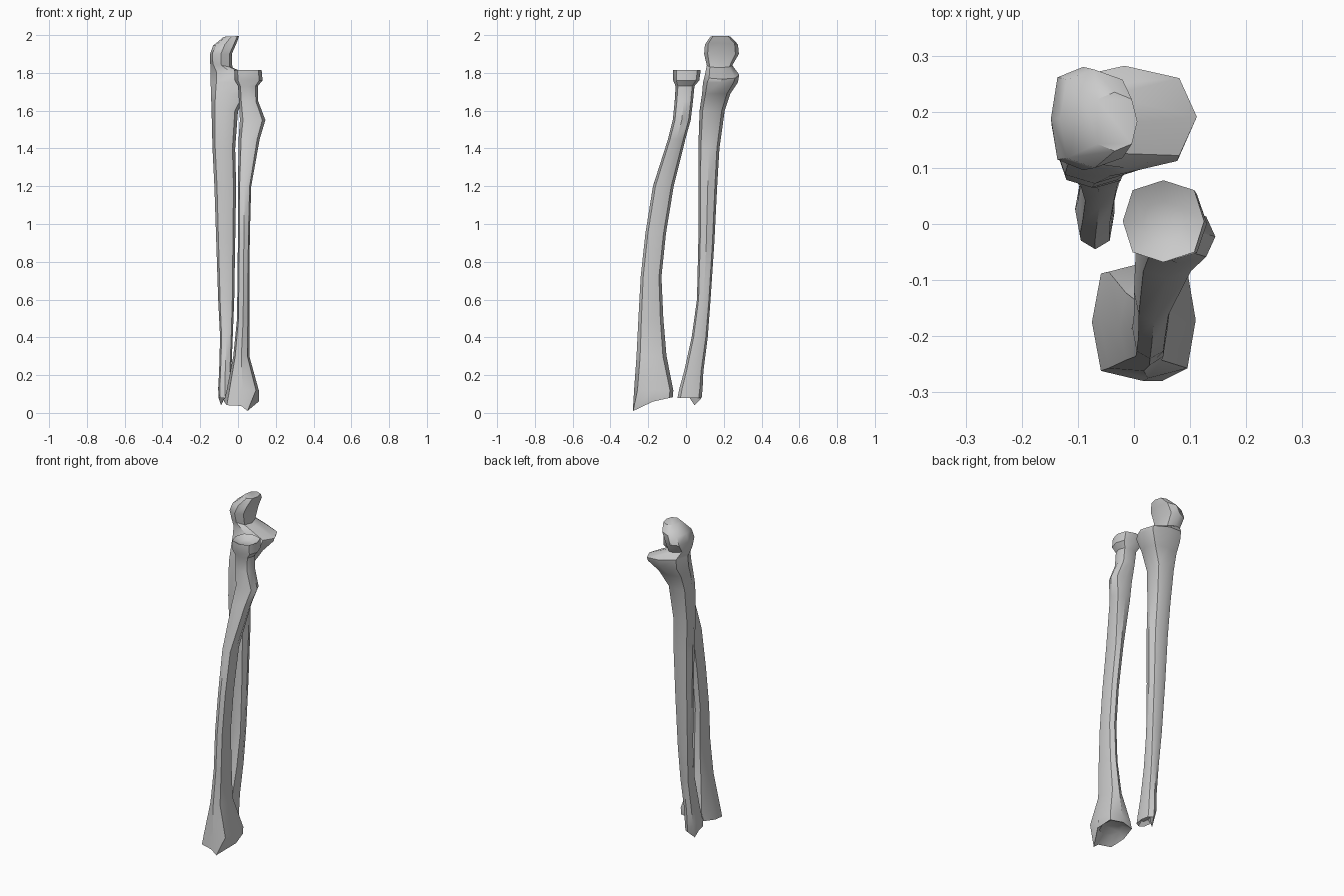
import bpy
import bmesh
from math import cos, sin, pi, radians, copysign
from mathutils import Vector

SIDES = 8

cube = bpy.data.objects.get("Cube")
if cube:
    bpy.data.objects.remove(cube, do_unlink=True)

bone_grey = bpy.data.materials.new("bone grey")
bone_grey.use_nodes = True
bone_grey.diffuse_color = (0.6, 0.6, 0.6, 1)
bone_grey.node_tree.nodes["Principled BSDF"].inputs["Base Color"].default_value = (0.6, 0.6, 0.6, 1)


def rounded(value, power):
    return copysign(abs(value) ** power, value)


def section(bm, z, left, right, front, back, slope_x=0, slope_y=0, power=0.8):
    """One ring of a bone, given by its extents and tilt."""
    cx, cy = (left + right) / 2, (front + back) / 2
    ring = []
    for i in range(SIDES):
        a = 2 * pi * i / SIDES
        dx = rounded(cos(a), power) * (right - left) / 2
        dy = rounded(sin(a), power) * (back - front) / 2
        ring.append(bm.verts.new((cx + dx, cy + dy, z + slope_x * dx + slope_y * dy)))
    return ring


def build_bone(name, sections, spurs):
    """Loft the sections upward, close the ends, then pull out the spurs."""
    bm = bmesh.new()
    rings = [section(bm, *row) for row in sections]
    for low, high in zip(rings, rings[1:]):
        for i in range(SIDES):
            j = (i + 1) % SIDES
            bm.faces.new((low[i], low[j], high[j], high[i]))
    bm.faces.new(rings[0][::-1])
    bm.faces.new(rings[-1])
    for start, end in spurs:
        target = Vector(start)
        vert = min(bm.verts, key=lambda v: (v.co - target).length)
        vert.co = end
    bmesh.ops.recalc_face_normals(bm, faces=bm.faces)
    mesh = bpy.data.meshes.new(name)
    bm.to_mesh(mesh)
    bm.free()
    mesh.materials.append(bone_grey)
    obj = bpy.data.objects.new(name, mesh)
    bpy.context.collection.objects.link(obj)
    bpy.ops.object.select_all(action="DESELECT")
    obj.select_set(True)
    bpy.context.view_layer.objects.active = obj
    bpy.ops.object.shade_smooth_by_angle(angle=radians(38))
    return obj


# Radius: hollow wrist end, bowed shaft, bump below the neck, dished head
radius_sections = [
    (0.09, -0.04, 0.08, -0.23, -0.11, 0, 0.2),
    (0.06, -0.075, 0.11, -0.28, -0.07, 0, 0.22, 0.55),
    (0.12, -0.06, 0.11, -0.275, -0.067, 0, 0, 0.55),
    (0.3, -0.025, 0.06, -0.262, -0.103),
    (0.5, -0.005, 0.06, -0.252, -0.12),
    (0.72, -0.003, 0.06, -0.24, -0.13),
    (0.95, 0, 0.063, -0.215, -0.106),
    (1.2, 0, 0.07, -0.175, -0.065),
    (1.45, 0.003, 0.115, -0.095, -0.003),
    (1.55, 0.01, 0.145, -0.07, 0.025),
    (1.65, 0.005, 0.107, -0.06, 0.037),
    (1.73, 0, 0.105, -0.055, 0.045),
    (1.76, -0.018, 0.13, -0.068, 0.07),
    (1.815, -0.02, 0.125, -0.068, 0.078),
    (1.795, 0.015, 0.09, -0.03, 0.04),
]
build_bone("radius_bone", radius_sections, [((0.06, -0.285, 0.03), (0.05, -0.28, 0.01))])

# Ulna: small wrist end, slim shaft, side shelf, notch and hooked elbow end
ulna_sections = [
    (0.1, -0.085, -0.05, -0.02, 0.05),
    (0.08, -0.103, -0.035, -0.045, 0.083),
    (0.13, -0.105, -0.035, -0.035, 0.088),
    (0.22, -0.1, -0.035, -0.01, 0.092),
    (0.4, -0.095, -0.028, 0.03, 0.115),
    (0.6, -0.105, -0.02, 0.058, 0.13),
    (0.9, -0.115, -0.015, 0.065, 0.15),
    (1.2, -0.125, -0.01, 0.065, 0.165),
    (1.4, -0.135, -0.015, 0.065, 0.177),
    (1.6, -0.14, 0, 0.072, 0.205),
    (1.69, -0.143, 0.055, 0.085, 0.235),
    (1.75, -0.145, 0.108, 0.09, 0.275),
    (1.79, -0.146, 0.112, 0.1, 0.282, -0.18),
    (1.84, -0.147, -0.03, 0.11, 0.245, -0.2),
    (1.9, -0.148, -0.033, 0.096, 0.28, 0, 0, 0.65),
    (1.95, -0.132, -0.008, 0.1, 0.275, 0.1, 0, 0.65),
    (1.993, -0.075, 0.006, 0.13, 0.235, 0.05),
]
build_bone("ulna_bone", ulna_sections, [((-0.095, 0.06, 0.08), (-0.09, 0.045, 0.04))])
